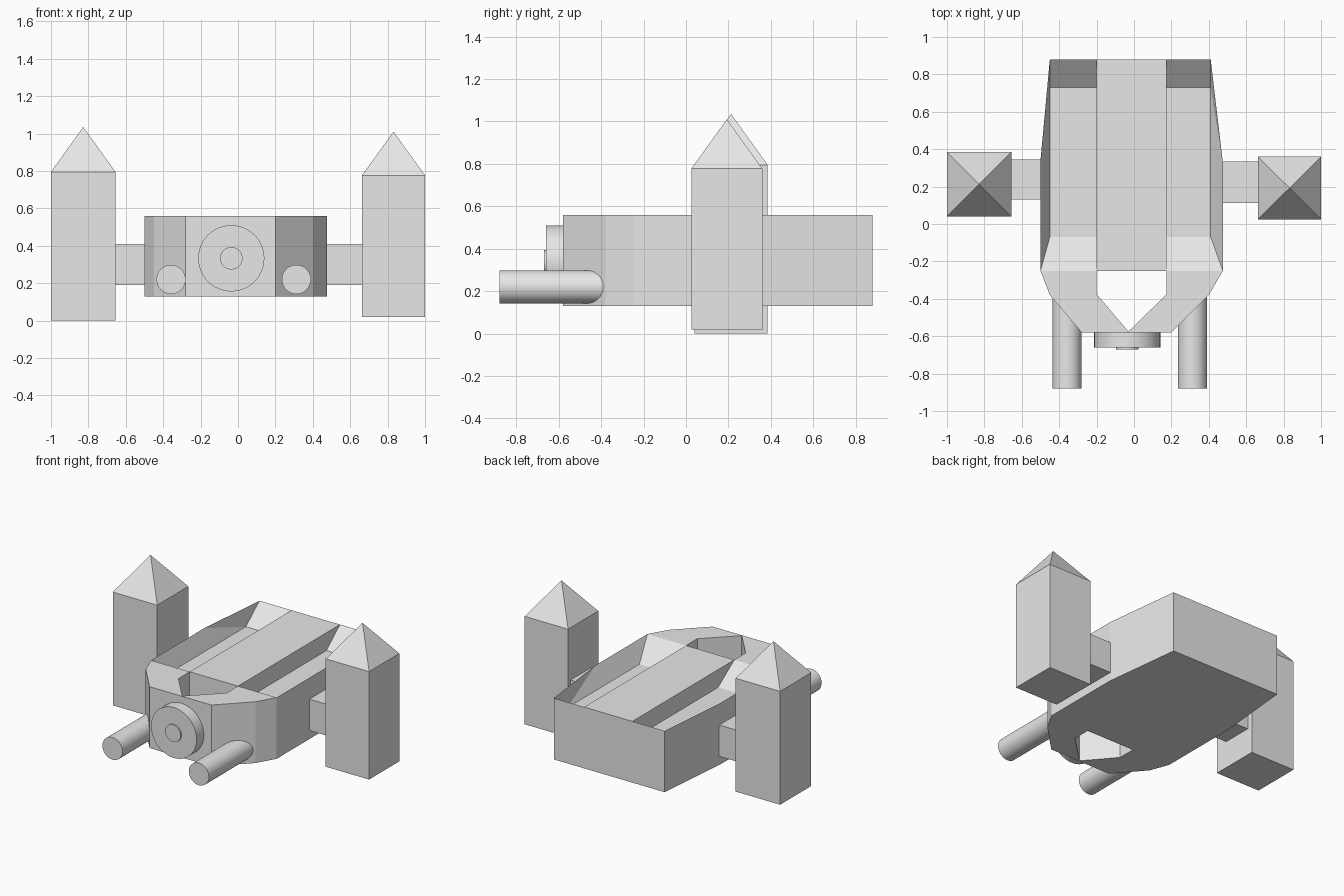
import bpy, bmesh, math
from mathutils import Matrix, Vector

if "Cube" in bpy.data.objects:
    bpy.data.objects.remove(bpy.data.objects["Cube"])

grey = bpy.data.materials.new("plain_grey")
grey.use_nodes = True
COLOUR = (0.8, 0.8, 0.8, 1)
grey.diffuse_color = COLOUR
grey.node_tree.nodes["Principled BSDF"].inputs["Base Color"].default_value = COLOUR


def finish(name, bm):
    bmesh.ops.recalc_face_normals(bm, faces=bm.faces)
    mesh = bpy.data.meshes.new(name)
    bm.to_mesh(mesh)
    bm.free()
    mesh.materials.append(grey)
    obj = bpy.data.objects.new(name, mesh)
    bpy.context.collection.objects.link(obj)
    return obj


def add_box(name, low, high, peak=None):
    """Box between two corners, with an optional pyramid roof."""
    low, high = Vector(low), Vector(high)
    bm = bmesh.new()
    bmesh.ops.create_cube(bm, size=1)
    for v in bm.verts:
        v.co = (low + high) / 2 + v.co * (high - low)
    if peak:
        top = max(bm.faces, key=lambda f: f.calc_center_median().z)
        roof = bmesh.ops.poke(bm, faces=[top])
        roof["verts"][0].co.z = peak
    return finish(name, bm)


def add_cylinder(name, x, z, radius, y_front, y_back):
    bm = bmesh.new()
    bmesh.ops.create_cone(bm, cap_ends=True, segments=48, radius1=radius,
                          radius2=radius, depth=y_back - y_front)
    bmesh.ops.transform(bm, verts=bm.verts, matrix=Matrix.Translation(
        (x, (y_front + y_back) / 2, z)) @ Matrix.Rotation(math.pi / 2, 4, 'X'))
    obj = finish(name, bm)
    bpy.ops.object.select_all(action='DESELECT')
    obj.select_set(True)
    bpy.context.view_layer.objects.active = obj
    bpy.ops.object.shade_smooth_by_angle(angle=math.radians(35))


def add_hull():
    """Faceted hull with two tapered troughs and an open nose."""
    bottom, floor, top = 0.13, 0.435, 0.56
    # a-e outer rim, p-q centre deck edge, h-t nose opening, n nose tip
    shared = {"t": (-0.03, -0.575), "n": (-0.03, -0.58)}
    right = {"a": (-0.45, 0.88), "b": (-0.5, 0.34), "c": (-0.5, -0.25),
             "d": (-0.45, -0.38), "e": (-0.28, -0.58),
             "p": (-0.2, 0.88), "q": (-0.2, -0.25), "h": (-0.2, -0.375)}
    left = {"a": (0.41, 0.88), "b": (0.475, 0.33), "c": (0.475, -0.25),
            "d": (0.4, -0.38), "e": (0.2, -0.58),
            "p": (0.175, 0.88), "q": (0.175, -0.25), "h": (0.175, -0.375)}
    bm = bmesh.new()

    def raise_points(points):
        return ({k: bm.verts.new((*xy, top)) for k, xy in points.items()},
                {k: bm.verts.new((*xy, bottom)) for k, xy in points.items()})

    mid_up, mid_low = raise_points(shared)
    sides = []
    for points in (right, left):
        up, low = raise_points(points)
        up.update(mid_up)
        low.update(mid_low)
        sides.append((up, low))
        # plates around the nose, and the underside
        for ring, patches in ((up, ("cqhd", "dhtne")),
                              (low, ("apqcb", "cqhd", "dhtne"))):
            for patch in patches:
                bm.faces.new([ring[k] for k in patch])
        # outer walls and nose opening walls
        for i, j in ("ab", "bc", "cd", "de", "en", "qh", "ht"):
            bm.faces.new((up[i], up[j], low[j], low[i]))
        # trough with sloping ends and a sloping outer wall
        f1, f2, g1, g2 = [bm.verts.new((points[k][0], y, floor))
                          for k in "ap" for y in (0.73, -0.07)]
        a, b, c, p, q = [up[k] for k in "abcpq"]
        for face in ((a, p, g1, f1), (f1, g1, g2, f2), (f2, g2, q, c),
                     (a, f1, b), (b, f1, f2, c), (p, g1, g2, q)):
            bm.faces.new(face)
    # centre deck, its underside, the opening's rear wall and the stern
    (u, l), (v, w) = sides
    for face in ((u["p"], v["p"], v["q"], u["q"]),
                 (l["p"], w["p"], w["q"], l["q"]),
                 (u["q"], v["q"], w["q"], l["q"]),
                 (u["a"], u["p"], v["p"], v["a"], w["a"], w["p"], l["p"], l["a"])):
        bm.faces.new(face)
    finish("hull", bm)


add_hull()

# Side towers and the struts that carry them
add_box("right_tower", (-1, 0.04, 0), (-0.655, 0.385, 0.795), 1.035)
add_box("left_tower", (0.663, 0.025, 0.02), (1, 0.36, 0.777), 1.01)
add_box("right_strut", (-0.66, 0.13, 0.19), (-0.42, 0.345, 0.41))
add_box("left_strut", (0.4, 0.113, 0.19), (0.67, 0.333, 0.41))

# Forward barrels
add_cylinder("right_barrel", -0.358, 0.22, 0.078, -0.88, -0.3)
add_cylinder("left_barrel", 0.312, 0.22, 0.078, -0.88, -0.3)

# Nose disc and its button
add_cylinder("nose_disc", -0.036, 0.333, 0.177, -0.66, -0.58)
add_cylinder("nose_button", -0.036, 0.333, 0.06, -0.67, -0.65)
